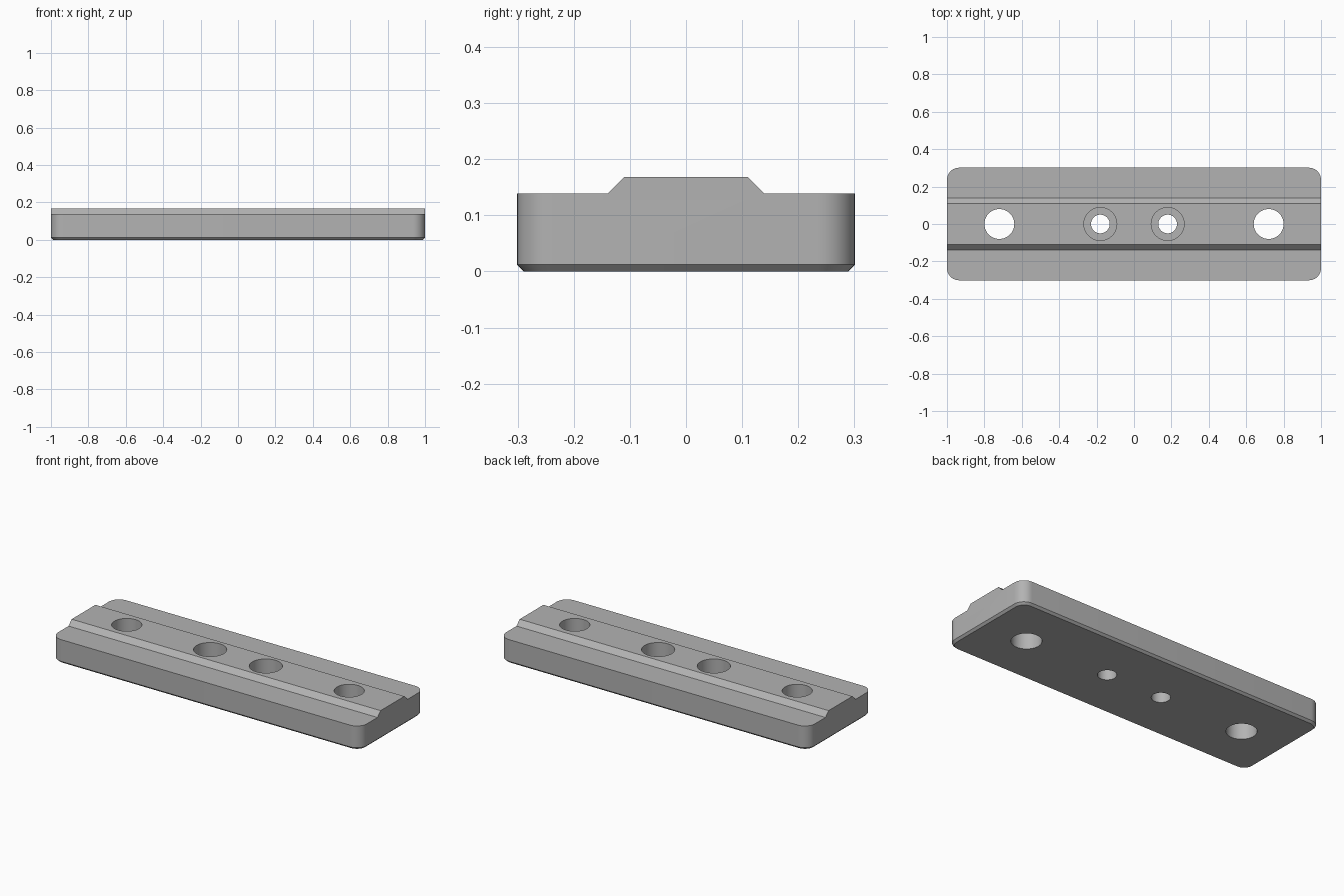
import bpy, bmesh, math
from mathutils import Vector

cube = bpy.data.objects.get("Cube")
if cube:
    bpy.data.objects.remove(cube, do_unlink=True)

GREY = (0.45, 0.45, 0.45, 1)
mat = bpy.data.materials.new("plain grey")
mat.use_nodes = True
mat.diffuse_color = GREY
mat.node_tree.nodes["Principled BSDF"].inputs["Base Color"].default_value = GREY

HALF_Y, DECK, TOP = 0.301, 0.139, 0.168
FLOOR = 0.065  # counterbore floor


def add_object(name, bm):
    bmesh.ops.recalc_face_normals(bm, faces=bm.faces)
    mesh = bpy.data.meshes.new(name)
    bm.to_mesh(mesh)
    bm.free()
    mesh.materials.append(mat)
    ob = bpy.data.objects.new(name, mesh)
    bpy.context.collection.objects.link(ob)
    return ob


# Plate: cross-section with a raised dovetail-like rail, swept along x
half = [(HALF_Y, 0), (HALF_Y, DECK), (0.139, DECK), (0.11, TOP)]
section = half + [(-y, z) for y, z in reversed(half)]
bm = bmesh.new()
end = bm.faces.new([bm.verts.new((-1, y, z)) for y, z in section])
sweep = bmesh.ops.extrude_face_region(bm, geom=[end])
bmesh.ops.translate(bm, vec=(2, 0, 0),
                    verts=[v for v in sweep["geom"] if isinstance(v, bmesh.types.BMVert)])

# Rounded vertical corners
corners = [e for e in bm.edges
           if abs(e.verts[0].co.z - e.verts[1].co.z) > 0.1]
bmesh.ops.bevel(bm, geom=corners, offset=0.065, segments=10, profile=0.5,
                affect='EDGES')
# Small chamfer around the underside
rim = [e for e in bm.edges if all(v.co.z < 0.001 for v in e.verts)]
bmesh.ops.bevel(bm, geom=rim, offset=0.012, segments=1, affect='EDGES')
plate = add_object("mounting_plate", bm)


# Stepped cutter: (radius, z) rings stacked into one solid
def hole_cutter(name, x, rings, sides=48):
    bm = bmesh.new()
    loops = []
    for r, z in rings:
        angles = [2 * math.pi * i / sides for i in range(sides)]
        loops.append([bm.verts.new((x + r * math.cos(a), r * math.sin(a), z))
                      for a in angles])
    for low, high in zip(loops, loops[1:]):
        for i in range(sides):
            j = (i + 1) % sides
            bm.faces.new((low[i], low[j], high[j], high[i]))
    bm.faces.new(loops[0])
    bm.faces.new(loops[-1])
    cutter = add_object(name, bm)
    cutter.hide_render = True
    return cutter


cutters = []
for side, label in ((-1, "right"), (1, "left")):
    cutters.append(hole_cutter(label + "_through_hole_cutter", side * 0.72,
                               [(0.08, -0.1), (0.08, 0.3)]))
    cutters.append(hole_cutter(label + "_counterbore_cutter", side * 0.18,
                               [(0.05, -0.1), (0.05, FLOOR),
                                (0.088, FLOOR), (0.088, 0.3)]))

bpy.context.view_layer.objects.active = plate
plate.select_set(True)
for cutter in cutters:
    mod = plate.modifiers.new("hole", 'BOOLEAN')
    mod.operation = 'DIFFERENCE'
    mod.solver = 'EXACT'
    mod.object = cutter
    bpy.ops.object.modifier_apply(modifier=mod.name)
    bpy.data.objects.remove(cutter, do_unlink=True)

bpy.ops.object.select_all(action='DESELECT')
plate.select_set(True)
bpy.ops.object.shade_smooth_by_angle(angle=math.radians(25))
